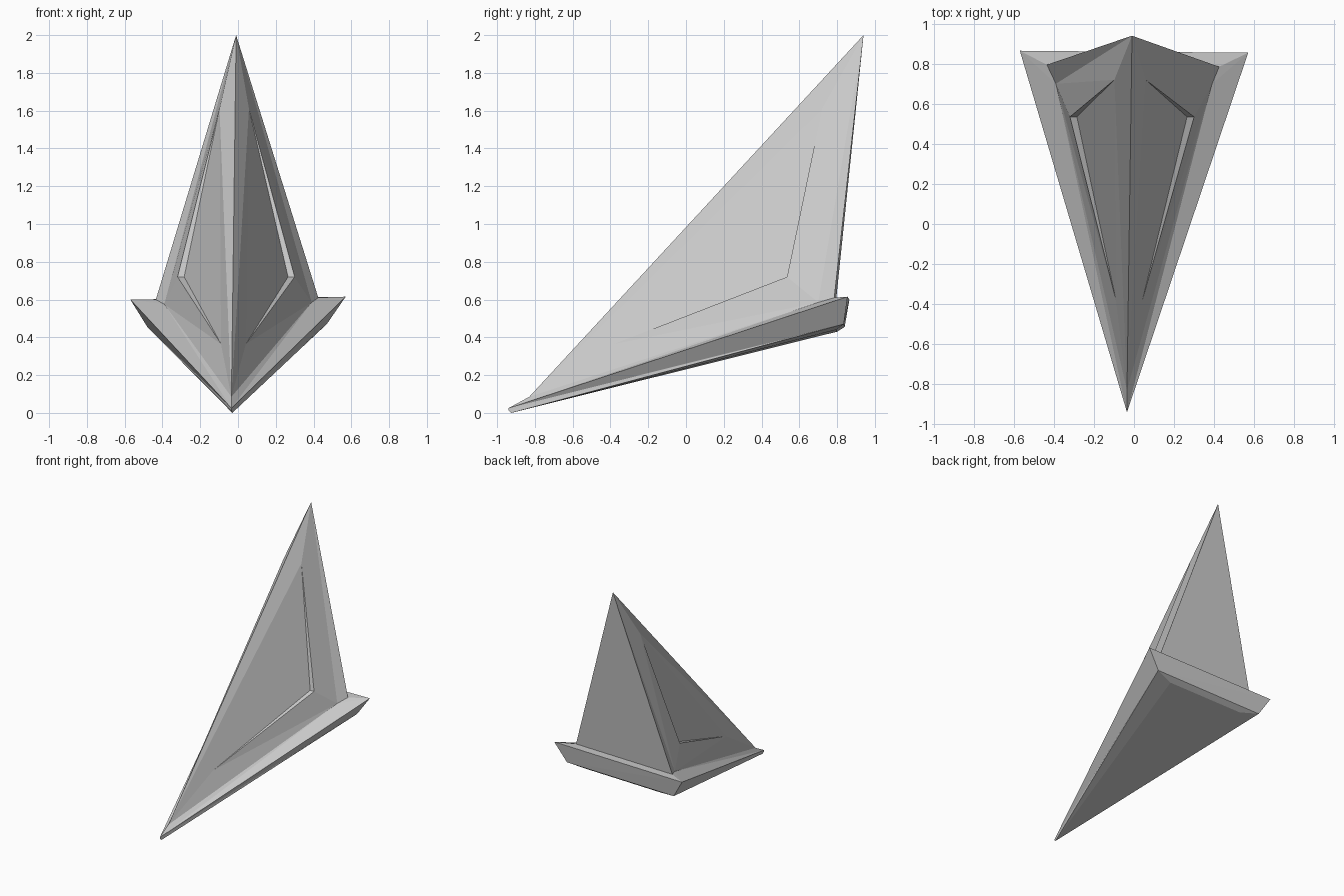
import bpy, bmesh

if "Cube" in bpy.data.objects:
    bpy.data.objects.remove(bpy.data.objects["Cube"])


def build(name, points, faces):
    """Flat-shaded part from named corner points."""
    bm = bmesh.new()
    v = {k: bm.verts.new(p) for k, p in points.items()}
    for f in faces:
        bm.faces.new([v[k] for k in f.split()])
    bmesh.ops.recalc_face_normals(bm, faces=bm.faces)
    bmesh.ops.triangulate(bm, faces=[f for f in bm.faces if len(f.verts) > 3])
    mesh = bpy.data.meshes.new(name)
    bm.to_mesh(mesh)
    bm.free()
    obj = bpy.data.objects.new(name, mesh)
    bpy.context.collection.objects.link(obj)
    return obj


# Seam where the sail meets the hull: front, side creases, back corners
seam = {
    "front": (-0.035, -0.83, 0.085),
    "creaseL": (-0.39, 0.70, 0.575), "backL": (-0.435, 0.795, 0.60),
    "backR": (0.425, 0.785, 0.61), "creaseR": (0.39, 0.70, 0.585),
}

# Hull: three triangular rings (rim, chine, keel), each bow / left / right
rings = {
    "rim": [(-0.035, -0.94, 0.025), (-0.57, 0.865, 0.60), (0.57, 0.855, 0.615)],
    "chine": [(-0.035, -0.94, 0.015), (-0.48, 0.84, 0.455), (0.47, 0.835, 0.47)],
    "keel": [(-0.03, -0.925, 0.0), (-0.33, 0.80, 0.43), (0.32, 0.795, 0.44)],
}
hull = dict(seam)
for ring, pts in rings.items():
    hull.update({f"{ring}{i}": p for i, p in enumerate(pts)})
faces = ["keel0 keel1 keel2", "front creaseL backL backR creaseR",
         "rim0 front creaseL", "rim0 creaseL rim1", "rim1 creaseL backL",
         "rim0 creaseR front", "rim0 rim2 creaseR", "rim2 backR creaseR",
         "rim1 backL backR", "rim1 backR rim2"]
for a, b in (("rim", "chine"), ("chine", "keel")):
    for i in range(3):
        j = (i + 1) % 3
        faces.append(f"{a}{i} {a}{j} {b}{j} {b}{i}")
build("hull", hull, faces)

# Sail: leaning pyramid with a wedge-shaped recess in each flank
sail = dict(seam, apex=(-0.01, 0.94, 2.0))
faces = ["apex backR backL", "front creaseL backL backR creaseR"]
for s, low, out, inner, top in (("L", -0.09, -0.32, -0.285, -0.098),
                                ("R", 0.042, 0.30, 0.265, 0.058)):
    sail["low" + s] = (low, -0.38, 0.365)
    sail["out" + s] = (out, 0.535, 0.72)
    sail["in" + s] = (inner, 0.535, 0.72)
    sail["top" + s] = (top, 0.72, 1.61)
    flank = ["front low top", "front top apex", "front crease low",
             "low crease out", "out crease top", "top crease apex",
             "crease back apex",                            # narrow rear facet
             "low in top", "low out in", "out top in"]      # recess
    for f in flank:
        faces.append(" ".join(k if k in ("front", "apex") else k + s
                              for k in f.split()))
build("sail", sail, faces)
